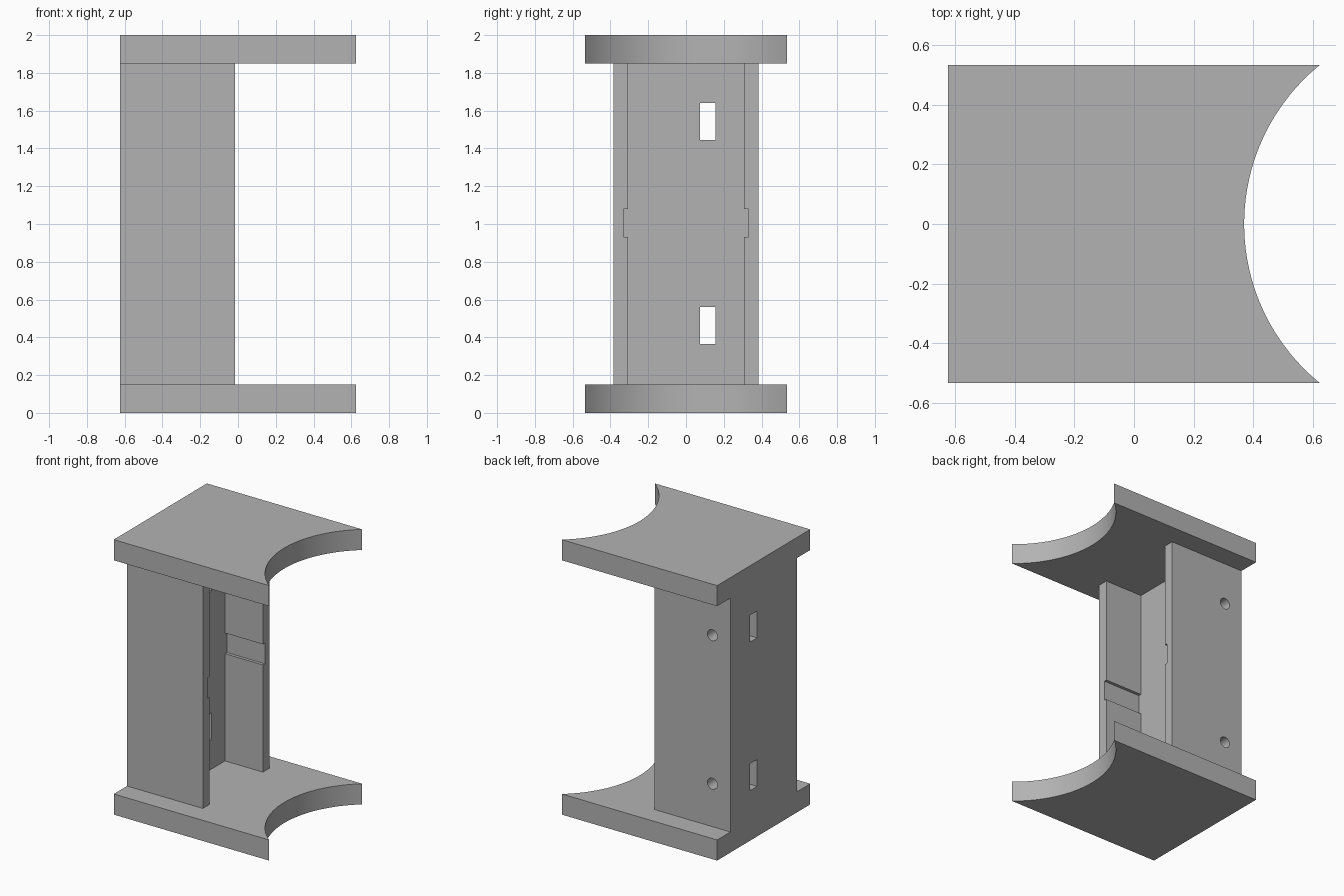
import bpy, bmesh
from math import asin, sin, cos

if "Cube" in bpy.data.objects:
    bpy.data.objects.remove(bpy.data.objects["Cube"], do_unlink=True)

# Single plain grey material
GREY = (0.45, 0.45, 0.45, 1)
grey = bpy.data.materials.new("plain_grey")
grey.use_nodes = True
grey.diffuse_color = GREY
grey.node_tree.nodes["Principled BSDF"].inputs["Base Color"].default_value = GREY

HX, HY = 0.625, 0.535          # half size of the end plates
PLATE, HEIGHT = 0.15, 2.0      # plate thickness, total height


def prism(name, outline, z0, z1):
    """Extrude a counter-clockwise xy outline from z0 to z1."""
    bm = bmesh.new()
    base = bm.faces.new([bm.verts.new((x, y, z0)) for x, y in outline])
    top = bmesh.ops.extrude_face_region(bm, geom=[base])["geom"]
    bmesh.ops.translate(bm, vec=(0, 0, z1 - z0),
                        verts=[v for v in top if isinstance(v, bmesh.types.BMVert)])
    bmesh.ops.recalc_face_normals(bm, faces=bm.faces)
    mesh = bpy.data.meshes.new(name)
    bm.to_mesh(mesh)
    bm.free()
    obj = bpy.data.objects.new(name, mesh)
    mesh.materials.append(grey)
    bpy.context.collection.objects.link(obj)
    return obj


def box(name, x0, x1, y0, y1, z0, z1):
    return prism(name, [(x0, y0), (x1, y0), (x1, y1), (x0, y1)], z0, z1)


def smooth(obj):
    bpy.ops.object.select_all(action="DESELECT")
    obj.select_set(True)
    bpy.context.view_layer.objects.active = obj
    bpy.ops.object.shade_smooth_by_angle()


def cut(obj, cutter):
    mod = obj.modifiers.new(cutter.name, "BOOLEAN")
    mod.operation, mod.solver, mod.object = "DIFFERENCE", "EXACT", cutter
    bpy.context.view_layer.objects.active = obj
    bpy.ops.object.modifier_apply(modifier=mod.name)
    bpy.data.objects.remove(cutter, do_unlink=True)


# End plates with a concave arc on the +x side
depth = 0.255
radius = (HY ** 2 + depth ** 2) / (2 * depth)
centre = HX - depth + radius
half = asin(HY / radius)
steps = 32
angles = [-half + 2 * half * i / steps for i in range(steps + 1)]
outline = [(centre - radius * cos(a), radius * sin(a)) for a in angles]
outline += [(-HX, HY), (-HX, -HY)]
for name, z in (("bottom_plate", 0), ("top_plate", HEIGHT - PLATE)):
    smooth(prism(name, outline, z, z + PLATE))

# Upright channel: thick back with two side walls
WALL, BACK, INNER, OUTER = -0.015, -0.32, 0.308, 0.383
column = prism("channel_column",
               [(-HX, -OUTER), (WALL, -OUTER), (WALL, -INNER), (BACK, -INNER),
                (BACK, INNER), (WALL, INNER), (WALL, OUTER), (-HX, OUTER)],
               PLATE, HEIGHT - PLATE)

# Shallow groove across the inside of each side wall
for side in (-1, 1):
    y0, y1 = sorted((side * 0.25, side * 0.33))
    cut(column, box("groove_cutter", BACK, 0.1, y0, y1, 0.93, 1.08))

# Slots through the back, each met by a round hole from the +y side
for z in (0.462, 1.542):
    cut(column, box("slot_cutter", -0.8, 0, 0.075, 0.155, z - 0.098, z + 0.098))
    bpy.ops.mesh.primitive_cylinder_add(vertices=32, radius=0.04, depth=0.4,
                                        location=(-0.48, 0.315, z),
                                        rotation=(asin(1), 0, 0))
    hole = bpy.context.object
    hole.name = "hole_cutter"
    hole.data.materials.append(grey)
    cut(column, hole)
smooth(column)
